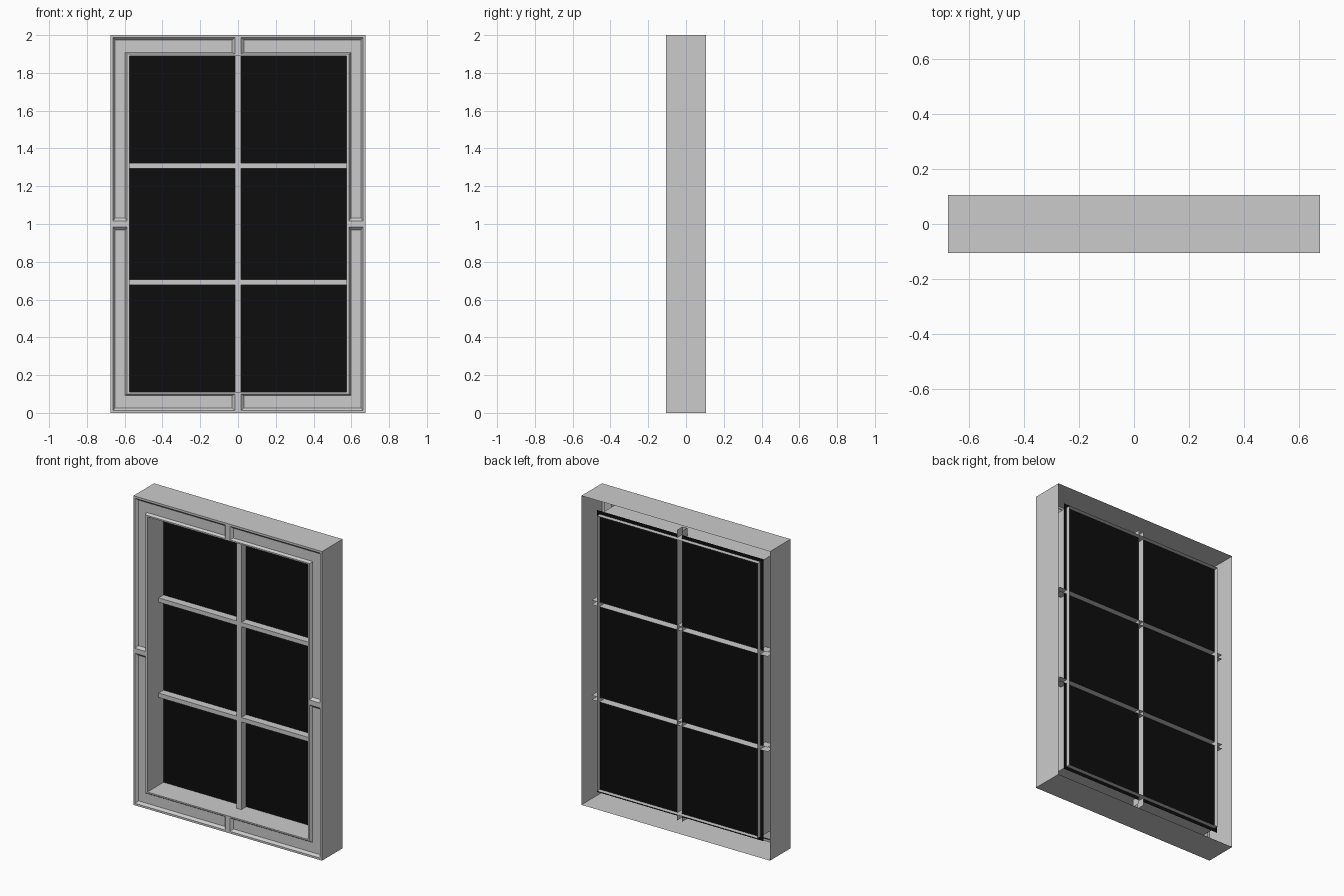
import bpy

if "Cube" in bpy.data.objects:
    bpy.data.objects.remove(bpy.data.objects["Cube"])

Z_MID = 1.0  # objects are modelled as one quarter and mirrored about this height


def make_part(name, verts, faces, color=None):
    """Quarter mesh around the window centre, mirrored left-right and up-down."""
    mesh = bpy.data.meshes.new(name)
    mesh.from_pydata(verts, [], faces)
    mesh.update()
    obj = bpy.data.objects.new(name, mesh)
    obj.location.z = Z_MID
    bpy.context.collection.objects.link(obj)
    mirror = obj.modifiers.new("mirror", 'MIRROR')
    mirror.use_axis = (True, False, True)
    mirror.merge_threshold = 0.0005
    if color:
        mat = bpy.data.materials.new(name + "_material")
        mat.diffuse_color = color
        mat.use_nodes = True
        mat.node_tree.nodes["Principled BSDF"].inputs["Base Color"].default_value = mat.diffuse_color
        mesh.materials.append(mat)
    return obj


def l_loop(x_out, z_out, x_in, z_in, mid, y_outer, y_inner):
    """L-shaped loop for one corner of the frame, clockwise from the front."""
    return [(mid, y_outer, z_out), (x_out, y_outer, z_out), (x_out, y_outer, mid),
            (x_in, y_inner, mid), (x_in, y_inner, z_in), (mid, y_inner, z_in)]


# Frame: open-backed shell, front face with a sunken L-shaped panel per corner
FRONT, SUNK = -0.105, -0.09
loops = [
    l_loop(0.675, 1.0, 0.575, 0.89, 0.0, 0.105, 0.09),
    l_loop(0.675, 1.0, 0.575, 0.89, 0.0, FRONT, FRONT),
    l_loop(0.662, 0.987, 0.587, 0.899, 0.016, FRONT, FRONT),
    l_loop(0.650, 0.973, 0.597, 0.909, 0.031, SUNK, SUNK),
]
verts = [v for loop in loops for v in loop]
faces = []
for ring in range(3):
    for i in range(6):
        if ring == 0 and i in (2, 5):   # mirror seams stay open
            continue
        j = (i + 1) % 6
        a, b = ring * 6, ring * 6 + 6
        faces.append((a + i, b + i, b + j, a + j))
faces.append(tuple(reversed(range(18, 24))))
make_part("window_frame", verts, faces)

# Glazing bars: U-shaped channels, open at the back
BAR_FRONT, BAR_BACK = 0.01, 0.066
BAR_W, BAR_Z, BAR_H = 0.017, 0.308, 0.014

make_part("vertical_bar",
          [(x, y, z) for z in (0, 0.94)
           for x, y in ((0, BAR_FRONT), (BAR_W, BAR_FRONT), (BAR_W, BAR_BACK))],
          [(0, 1, 4, 3), (1, 2, 5, 4)])

make_part("horizontal_bars",
          [(x, y, BAR_Z + s * BAR_H) for x in (0, 0.63)
           for s, y in ((-1, BAR_BACK), (-1, BAR_FRONT), (1, BAR_FRONT), (1, BAR_BACK))],
          [(i, i + 4, i + 5, i + 1) for i in range(3)])

# Dark glass panes between the bars
verts, faces = [], []
for low, high in ((0, BAR_Z - BAR_H), (BAR_Z + BAR_H, 0.912)):
    n = len(verts)
    verts += [(BAR_W, 0.06, low), (0.596, 0.06, low),
              (0.596, 0.06, high), (BAR_W, 0.06, high)]
    faces.append((n, n + 1, n + 2, n + 3))
make_part("glass_panes", verts, faces, (0.004, 0.004, 0.004, 1.0))
